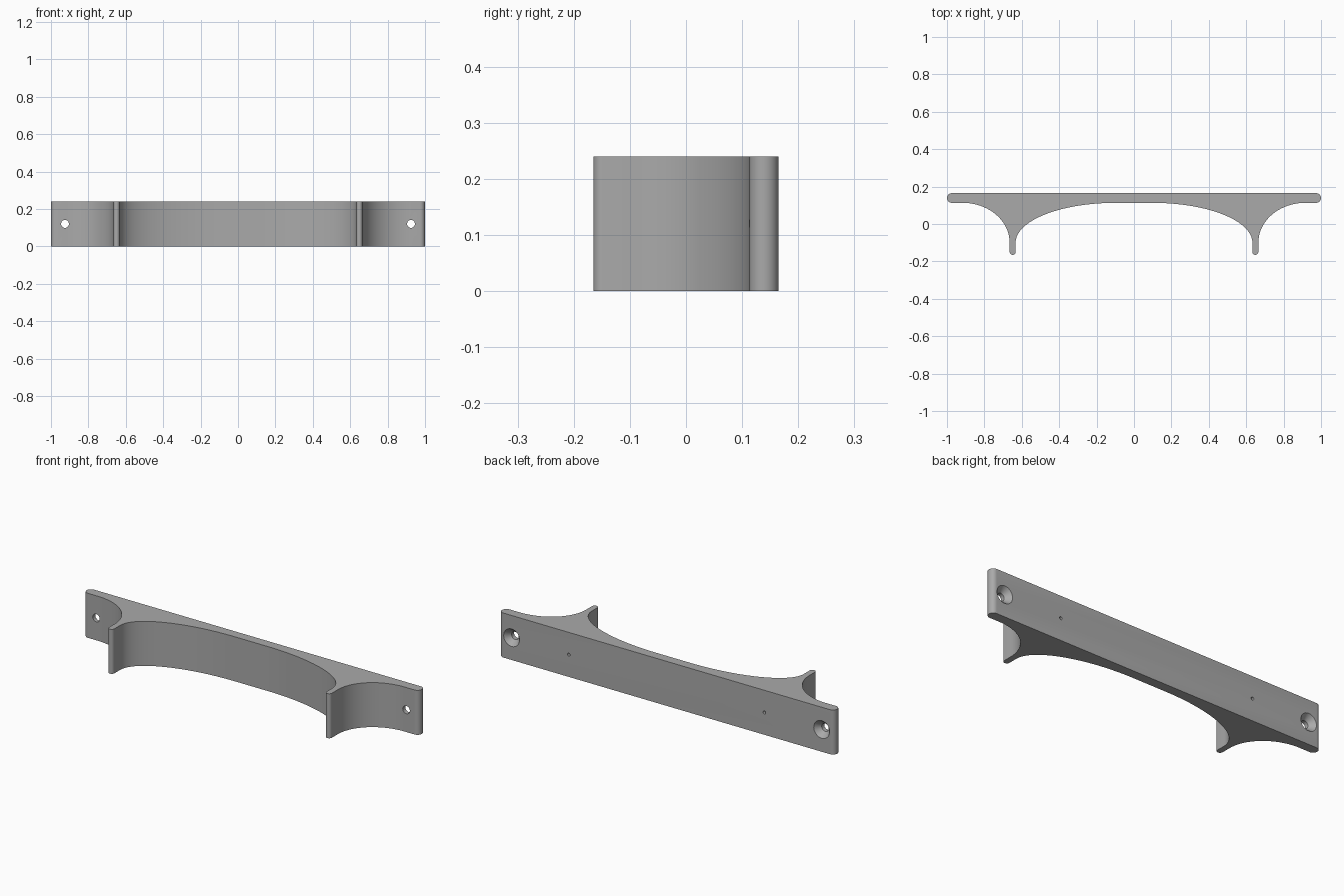
import bpy
import bmesh
from math import pi, sin, cos

if "Cube" in bpy.data.objects:
    bpy.data.objects.remove(bpy.data.objects["Cube"])

HEIGHT = 0.24
BACK, FACE = 0.165, 0.113      # back and front of the plate
LEG_IN, LEG_OUT = 0.633, 0.665  # sides of each leg
LEG_TOP, LEG_END = -0.10, -0.165

grey = bpy.data.materials.new("plain grey")
grey.use_nodes = True
grey.diffuse_color = (0.4, 0.4, 0.4, 1)
grey.node_tree.nodes["Principled BSDF"].inputs["Base Color"].default_value = grey.diffuse_color


def arc(cx, cy, rx, ry, start, end, steps):
    """Points along an elliptical arc, angles in degrees."""
    angles = [(start + (end - start) * i / steps) * pi / 180 for i in range(steps + 1)]
    return [(cx + rx * cos(a), cy + ry * sin(a)) for a in angles]


def shade(obj):
    bpy.ops.object.select_all(action="DESELECT")
    obj.select_set(True)
    bpy.context.view_layer.objects.active = obj
    bpy.ops.object.shade_smooth_by_angle(angle=0.5)


# Half outline: inner arch, rounded leg tip, outer cove, rounded plate end
rise = FACE - LEG_TOP
tip = (LEG_OUT - LEG_IN) / 2
end_r = (BACK - FACE) / 2
half = arc(0.1, LEG_TOP, LEG_IN - 0.1, rise, 90, 0, 32)
half += arc((LEG_IN + LEG_OUT) / 2, LEG_END + tip, tip, tip, 180, 360, 12)
half += arc(LEG_OUT + 0.25, LEG_TOP, 0.25, rise, 180, 90, 24)
half += arc(1 - end_r, FACE + end_r, end_r, end_r, -90, 90, 16)
outline = half + [(-x, y) for x, y in reversed(half)]

# Extrude the outline to full height
bm = bmesh.new()
base = bm.faces.new([bm.verts.new((x, y, 0)) for x, y in outline])
top = bmesh.ops.extrude_face_region(bm, geom=[base])["geom"]
bmesh.ops.translate(bm, vec=(0, 0, HEIGHT),
                    verts=[v for v in top if isinstance(v, bmesh.types.BMVert)])
bmesh.ops.recalc_face_normals(bm, faces=bm.faces)
mesh = bpy.data.meshes.new("bracket_body")
bm.to_mesh(mesh)
bm.free()
mesh.materials.append(grey)
body = bpy.data.objects.new("bracket_body", mesh)
bpy.context.collection.objects.link(body)


def bore(x, y_front, y_back, r_front, r_back):
    """Cut a round or tapered hole along y."""
    bpy.ops.mesh.primitive_cone_add(
        vertices=32, radius1=r_back, radius2=r_front, depth=y_back - y_front,
        location=(x, (y_front + y_back) / 2, HEIGHT / 2), rotation=(pi / 2, 0, 0))
    cutter = bpy.context.object
    cutter.name = "hole_cutter"
    cutter.hide_render = True
    cutter.data.materials.append(grey)
    cut = body.modifiers.new("hole", "BOOLEAN")
    cut.operation = "DIFFERENCE"
    cut.solver = "EXACT"
    cut.object = cutter
    bpy.context.view_layer.objects.active = body
    bpy.ops.object.modifier_apply(modifier=cut.name)
    bpy.data.objects.remove(cutter)


# Countersunk screw holes and small blind pin holes in the back
for side in (-1, 1):
    bore(side * 0.925, 0.05, 0.2, 0.021, 0.021)
    bore(side * 0.925, BACK - 0.03, BACK + 0.003, 0.021, 0.05)
    bore(side * 0.583, 0.08, 0.2, 0.008, 0.008)

shade(body)
